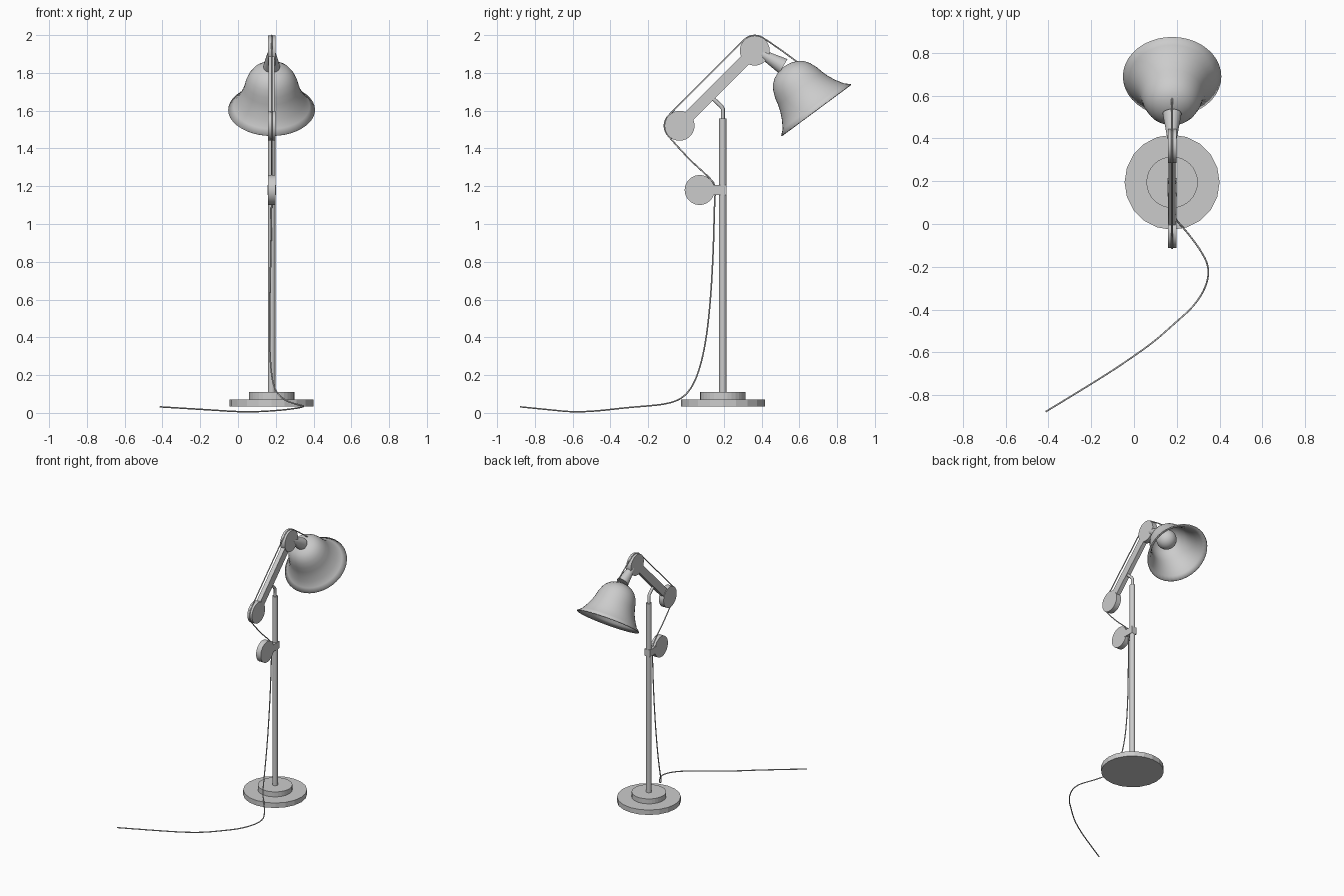
import bpy, math
from mathutils import Vector

if "Cube" in bpy.data.objects:
    bpy.data.objects.remove(bpy.data.objects["Cube"])

CX, CY = 0.178, 0.195      # pole axis


def smooth(ob, angle=35):
    bpy.ops.object.select_all(action='DESELECT')
    ob.select_set(True)
    bpy.context.view_layer.objects.active = ob
    bpy.ops.object.shade_smooth_by_angle(angle=math.radians(angle))


def rod(name, a, b, r1, r2=None, sides=20, is_smooth=True):
    a, b = Vector(a), Vector(b)
    bpy.ops.mesh.primitive_cone_add(vertices=sides, radius1=r1, radius2=r1 if r2 is None else r2,
                                    depth=(b - a).length, location=(a + b) / 2)
    ob = bpy.context.object
    ob.name = name
    ob.rotation_euler = (b - a).to_track_quat('Z', 'Y').to_euler()
    if is_smooth:
        smooth(ob)
    return ob


def box(name, loc, size, rot_x=0):
    bpy.ops.mesh.primitive_cube_add(size=1, location=loc, rotation=(rot_x, 0, 0))
    ob = bpy.context.object
    ob.name, ob.scale = name, size
    return ob


def cable(name, points, radius, kind='NURBS'):
    cu = bpy.data.curves.new(name, 'CURVE')
    cu.dimensions = '3D'
    cu.bevel_depth, cu.bevel_resolution, cu.use_fill_caps = radius, 2, True
    sp = cu.splines.new(kind)
    sp.points.add(len(points) - 1)
    for p, co in zip(sp.points, points):
        p.co = (*co, 1)
    if kind == 'NURBS':
        sp.order_u, sp.use_endpoint_u, sp.resolution_u = 3, True, 5
    ob = bpy.data.objects.new(name, cu)
    bpy.context.collection.objects.link(ob)
    return ob


# Stepped base and pole
rod("base_plate", (CX, CY, 0.034), (CX, CY, 0.072), 0.222, sides=20, is_smooth=False)
rod("base_step", (CX, CY, 0.07), (CX, CY, 0.11), 0.12, sides=32, is_smooth=False)
rod("pole", (CX, CY, 0.105), (CX, CY, 1.558), 0.0195)
cable("bent_rod", [(CX, CY, 1.55), (CX, CY, 1.61), (CX, 0.185, 1.625), (CX, 0.12, 1.685)], 0.011, 'POLY')

# Pulley discs and the clamp that holds the lowest one
discs = {"clamp_disc": (0.072, 1.18), "elbow_disc": (-0.034, 1.52), "head_disc": (0.364, 1.918)}
for name, (y, z) in discs.items():
    rod(name, (CX - 0.02, y, z), (CX + 0.02, y, z), 0.079, sides=40)
box("pole_clamp", (CX, 0.172, 1.181), (0.044, 0.086, 0.053))

# Tilted arm between the elbow and the head
y1, z1 = discs["elbow_disc"]
y2, z2 = discs["head_disc"]
box("arm", (CX, (y1 + y2) / 2, (z1 + z2) / 2),
    (0.032, math.hypot(y2 - y1, z2 - z1), 0.06), math.atan2(z2 - z1, y2 - y1))

# Flared neck from the head to the shade
rod("neck", (CX, 0.40, 1.902), (CX, 0.515, 1.835), 0.022, 0.044)

# Bell shade: lathed profile (radius, height above rim)
profile = [(0.23, 0), (0.202, 0.025), (0.178, 0.064), (0.158, 0.105), (0.146, 0.142), (0.137, 0.18),
           (0.122, 0.217), (0.103, 0.245), (0.078, 0.265), (0.045, 0.279), (0.015, 0.285)]
N = 40
verts = [(r * math.cos(2 * math.pi * i / N), r * math.sin(2 * math.pi * i / N), h)
         for r, h in profile for i in range(N)]
faces = [(j * N + i, j * N + (i + 1) % N, (j + 1) * N + (i + 1) % N, (j + 1) * N + i)
         for j in range(len(profile) - 1) for i in range(N)]
faces.append(tuple(range((len(profile) - 1) * N, len(profile) * N)))
me = bpy.data.meshes.new("shade")
me.from_pydata(verts, [], faces)
shade = bpy.data.objects.new("shade", me)
bpy.context.collection.objects.link(shade)
rim = Vector((CX, 0.689, 1.604))
axis = Vector((0, -0.595, 0.804))
shade.location = rim
shade.rotation_euler = (math.atan2(0.595, 0.804), 0, 0)
smooth(shade, 50)
sol = shade.modifiers.new("thickness", 'SOLIDIFY')
sol.thickness, sol.offset = 0.006, -1

# Bulb tucked in the shade
bpy.ops.mesh.primitive_uv_sphere_add(segments=24, ring_count=14, radius=0.072, location=rim + axis * 0.2)
bpy.context.object.name = "bulb"
smooth(bpy.context.object, 60)


# Power cord: over the head and elbow discs, down the pole, along the floor
def wrap(disc, start, end, steps):
    y, z = discs[disc]
    angles = [math.radians(start + (end - start) * i / steps) for i in range(steps + 1)]
    return [(CX, y + 0.081 * math.cos(a), z + 0.081 * math.sin(a)) for a in angles]


path = [(CX, 0.592, 1.855), (CX, 0.52, 1.91)]
path += wrap("head_disc", 58, 135, 5)
path += wrap("elbow_disc", 138, 215, 5)
path += [(CX, -0.04, 1.405), (CX, 0.03, 1.33), (CX, 0.12, 1.25), (CX, 0.158, 1.205), (CX, 0.151, 1.12),
         (0.174, 0.145, 0.86), (0.168, 0.129, 0.58), (0.167, 0.103, 0.36), (0.175, 0.066, 0.21),
         (0.195, 0.02, 0.115), (0.25, -0.04, 0.065), (0.31, -0.12, 0.045), (0.352, -0.2, 0.037),
         (0.34, -0.29, 0.03), (0.28, -0.385, 0.02), (0.2, -0.455, 0.012), (0.1, -0.545, 0.006),
         (0, -0.617, 0.006), (-0.15, -0.718, 0.016), (-0.413, -0.877, 0.032)]
cable("power_cord", path, 0.004)
